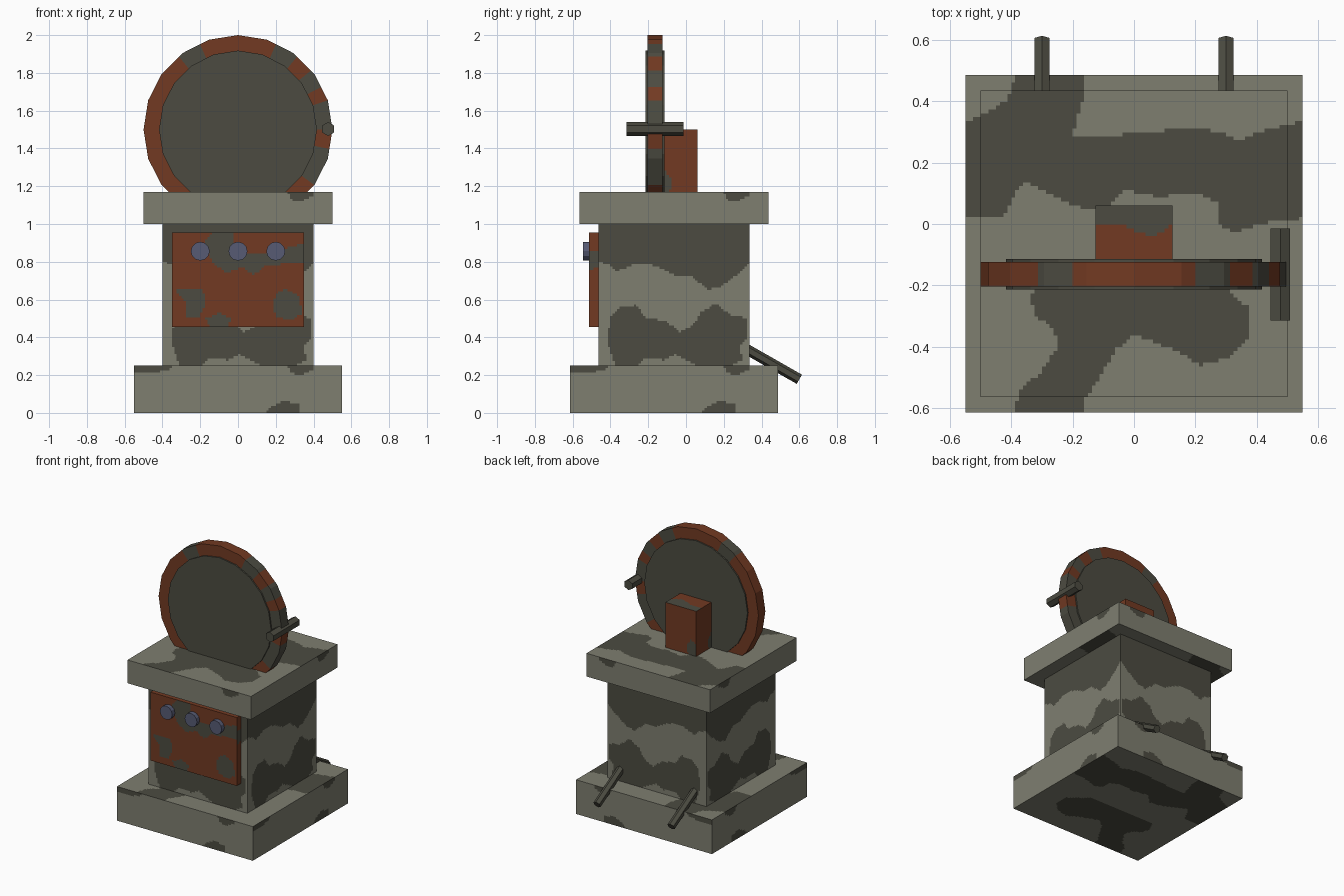
import bpy
import bmesh
import math
from mathutils import Vector, Matrix

cube = bpy.data.objects.get("Cube")
if cube:
    bpy.data.objects.remove(cube, do_unlink=True)


def make_material(name, rgb):
    mat = bpy.data.materials.new(name)
    mat.use_nodes = True
    colour = (*rgb, 1)
    mat.diffuse_color = colour
    mat.node_tree.nodes["Principled BSDF"].inputs["Base Color"].default_value = colour
    return mat


STONE = make_material("pale stone", (.21, .21, .163))
GREY = make_material("dark grey", (.072, .071, .053))
RUST = make_material("rust", (.168, .042, .016))
BLUE = make_material("dull blue", (.095, .105, .175))

DEPTH_CENTRE = -.064
WHEEL_Y = -.164
WHEEL_Z = 1.5


def finish(bm, name, materials):
    bmesh.ops.remove_doubles(bm, verts=bm.verts, dist=.0001)
    bmesh.ops.recalc_face_normals(bm, faces=bm.faces)
    mesh = bpy.data.meshes.new(name)
    bm.to_mesh(mesh)
    bm.free()
    for mat in materials:
        mesh.materials.append(mat)
    obj = bpy.data.objects.new(name, mesh)
    bpy.context.scene.collection.objects.link(obj)
    return obj


def inside(u, v, outline):
    """True when the point lies in the closed outline."""
    hit = False
    for (ua, va), (ub, vb) in zip(outline, outline[1:] + outline[:1]):
        if (va > v) != (vb > v) and u < (ub - ua) * (v - va) / (vb - va) + ua:
            hit = not hit
    return hit


def patched_box(name, centre, size, materials, side_patches=(), flat_patches=(), cell=.0125):
    """Box whose fine faces take the second material inside the patch outlines."""
    bm = bmesh.new()
    centre, size = Vector(centre), Vector(size)
    low = centre - size / 2
    for axis in range(3):
        first, second = [a for a in range(3) if a != axis]
        patches = flat_patches if axis == 2 else side_patches
        n = max(1, round(size[first] / cell)) if patches else 1
        m = max(1, round(size[second] / cell)) if patches else 1
        for end in (0, 1):
            grid = []
            for i in range(n + 1):
                row = []
                for j in range(m + 1):
                    p = low.copy()
                    p[axis] += size[axis] * end
                    p[first] += size[first] * i / n
                    p[second] += size[second] * j / m
                    row.append(bm.verts.new(p))
                grid.append(row)
            for i in range(n):
                for j in range(m):
                    face = bm.faces.new((grid[i][j], grid[i + 1][j],
                                         grid[i + 1][j + 1], grid[i][j + 1]))
                    mid = face.calc_center_median()
                    u = mid[first] - (0 if axis == 2 else centre[first])
                    face.material_index = int(any(inside(u, mid[second], p) for p in patches))
    return finish(bm, name, materials)


def rod(name, start, end, radius, sides, mat, turn=0):
    """Straight prism between two points."""
    start, end = Vector(start), Vector(end)
    along = end - start
    bm = bmesh.new()
    spin = along.to_track_quat('Z', 'X').to_matrix().to_4x4()
    place = Matrix.Translation((start + end) / 2) @ spin @ Matrix.Rotation(turn, 4, 'Z')
    bmesh.ops.create_cone(bm, cap_ends=True, segments=sides, radius1=radius,
                          radius2=radius, depth=along.length, matrix=place)
    return finish(bm, name, [mat])


# Camouflage outlines, horizontal faces
broad_band = [(-.56, .33), (-.48, .36), (-.41, .41), (-.38, .5), (-.16, .5), (-.16, .43),
              (-.18, .36), (-.2, .29), (-.1, .28), (0, .3), (.2, .31), (.29, .3),
              (.35, .27), (.4, .3), (.56, .34), (.56, .02), (.4, 0), (.33, -.03),
              (.27, 0), (.28, .07), (.2, .1), (.08, .09), (-.03, .11), (-.1, .04),
              (-.2, .06), (-.3, .11), (-.36, .14), (-.4, .08), (-.42, .03), (-.56, .02)]
front_blot = [(-.3, -.17), (.25, -.17), (.33, -.24), (.37, -.27), (.37, -.38), (.3, -.44),
              (.22, -.46), (.13, -.41), (0, -.36), (-.06, -.41), (-.1, -.48), (-.16, -.57),
              (-.17, -.63), (-.4, -.63), (-.37, -.54), (-.3, -.48), (-.25, -.4),
              (-.26, -.34), (-.32, -.3), (-.34, -.24)]
ground_pattern = [broad_band, front_blot]

# Camouflage outlines, upright faces
body_top = [(-.41, 1.1), (-.41, .8), (-.35, .79), (-.3, .75), (-.2, .79), (-.1, .78), (0, .73),
            (.1, .72), (.18, .65), (.25, .67), (.33, .73), (.41, .8), (.41, 1.1)]
body_low = [(-.35, .37), (-.34, .5), (-.28, .56), (-.2, .57), (-.15, .5), (-.05, .49),
            (.03, .43), (.1, .46), (.14, .53), (.22, .58), (.3, .52), (.39, .5), (.39, .4),
            (.35, .36), (.36, .28), (.3, .25), (.12, .25), (0, .31), (-.05, .28),
            (-.15, .29), (-.2, .25), (-.31, .25)]
base_patches = [[(-.56, .21), (-.45, .21), (-.36, .23), (-.34, .26), (-.56, .26)],
                [(.26, .26), (.28, .21), (.33, .2), (.4, .23), (.41, .26)],
                [(.13, -.01), (.17, .03), (.24, .06), (.32, .05), (.32, -.01)]]
slab_patches = [[(.26, 1.18), (.28, 1.13), (.33, 1.12), (.4, 1.15), (.41, 1.18)]]

# Stepped stone pedestal
camo = [STONE, GREY]
patched_box("base", (0, DEPTH_CENTRE, .125), (1.1, 1.1, .25), camo, base_patches, ground_pattern)
patched_box("body", (0, DEPTH_CENTRE, .625), (.8, .8, .75), camo, [body_top, body_low])
patched_box("top_slab", (0, DEPTH_CENTRE, 1.085), (1, 1, .17), camo, slab_patches, ground_pattern)

# Rusty control panel with worn spots
panel_wear = [[(-.18, .9), (-.13, .96), (-.03, .96), (-.02, .86), (.1, .84), (.2, .86), (.36, .9),
               (.36, .8), (.25, .79), (.15, .78), (.08, .73), (.02, .77), (-.06, .74), (-.13, .79)],
              [(-.33, .65), (-.19, .66), (-.17, .58), (-.21, .5), (-.27, .51), (-.27, .58)],
              [(.2, .63), (.25, .66), (.32, .62), (.34, .53), (.28, .49), (.2, .51), (.18, .57)],
              [(-.17, .5), (-.1, .53), (-.04, .5), (-.05, .45), (-.15, .45)]]
patched_box("control_panel", (0, -.489, .706), (.7, .05, .5), [RUST, GREY], panel_wear)

for side, x in (("right", -.2), ("middle", 0), ("left", .2)):
    rod(f"{side}_knob", (x, -.514, .856), (x, -.546, .856), .05, 12, BLUE)

# Wheel disc with a patchy faceted rim
turn = math.radians(90)
rod("wheel_disc", (0, WHEEL_Y - .05, WHEEL_Z), (0, WHEEL_Y + .05, WHEEL_Z), .418, 20, GREY)


def wheel_rim(sides=20, splits=6):
    worn = [(50, 66), (26, 40), (0, 17), (113, 128), (325, 348)]
    bm = bmesh.new()
    corners = [Vector((math.cos(a), 0, math.sin(a)))
               for a in (math.tau * k / sides for k in range(sides))]
    hub = Vector((0, WHEEL_Y, WHEEL_Z))
    rings = []
    for k in range(sides):
        for s in range(splits):
            d = corners[k].lerp(corners[(k + 1) % sides], s / splits)
            rings.append([bm.verts.new(hub + d * r + Vector((0, y, 0)))
                          for r, y in ((.5, -.04), (.5, .04), (.4, .04), (.4, -.04))])
    for i, ring in enumerate(rings):
        following = rings[(i + 1) % len(rings)]
        degrees = 360 * (i + .5) / len(rings)
        for j in range(4):
            n = (j + 1) % 4
            face = bm.faces.new((ring[j], ring[n], following[n], following[j]))
            face.material_index = int(any(a < degrees < b for a, b in worn))
    return finish(bm, "wheel_rim", [RUST, GREY])


wheel_rim()

# Bearing block behind the wheel
block_top = [(-.13, .0), (-.05, .0), (0, -.02), (.05, -.04), (.09, -.03), (.13, .01),
             (.13, .07), (-.13, .07)]
block_side = [(-.13, 1.16), (-.13, 1.26), (-.08, 1.28), (-.05, 1.23), (-.06, 1.16)]
patched_box("bearing_block", (0, -.027, 1.335), (.25, .175, .33), [RUST, GREY],
            [block_side], [block_top])


# Six-sided crank handle and rear levers, an edge uppermost
def hex_bar(name, start, end, radius):
    bar = rod(name, start, end, radius, 6, GREY)
    top = max(v.co.z for v in bar.data.vertices)
    near_top = [v for v in bar.data.vertices if top - v.co.z < .001]
    if len({round(v.co.x, 3) for v in near_top}) > 1:
        bpy.data.objects.remove(bar, do_unlink=True)
        bar = rod(name, start, end, radius, 6, GREY, turn)
    return bar


hex_bar("crank_handle", (.477, WHEEL_Y - .15, 1.503), (.477, WHEEL_Y + .15, 1.503), .037)
for side, x in (("right", -.3), ("left", .3)):
    hex_bar(f"{side}_rear_lever", (x, .3, .349), (x, .6, .178), .028)
